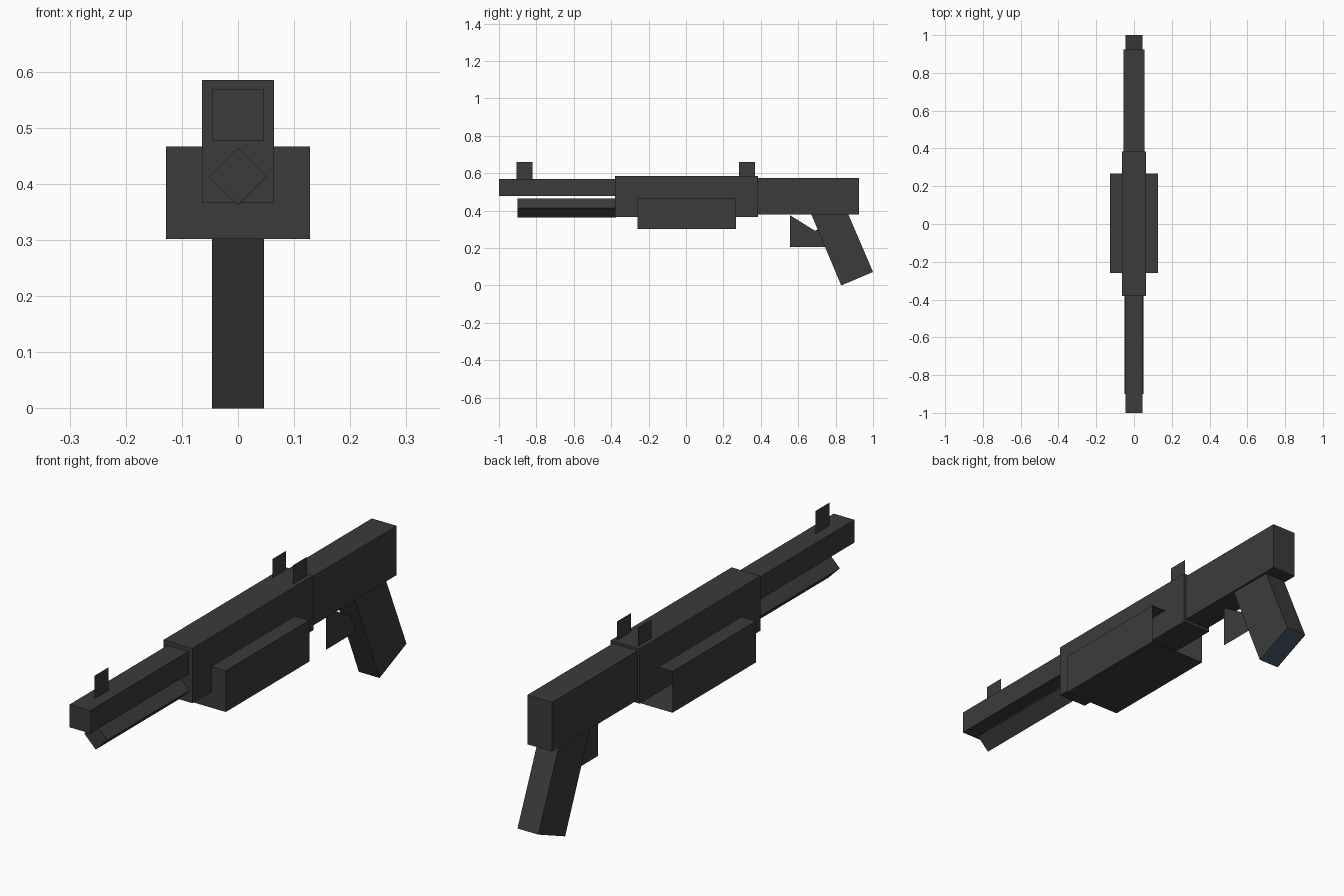
import bpy, bmesh

if "Cube" in bpy.data.objects:
    bpy.data.objects.remove(bpy.data.objects["Cube"])


def material(name, rgb):
    m = bpy.data.materials.new(name)
    m.diffuse_color = (*rgb, 1.0)
    m.use_nodes = True
    m.node_tree.nodes["Principled BSDF"].inputs["Base Color"].default_value = m.diffuse_color
    return m


GREY = material("charcoal grey", (0.044, 0.044, 0.044))
BLUE = material("slate blue", (0.06, 0.085, 0.13))


def finish(name, bm):
    bmesh.ops.recalc_face_normals(bm, faces=bm.faces)
    mesh = bpy.data.meshes.new(name)
    bm.to_mesh(mesh)
    bm.free()
    mesh.materials.append(GREY)
    obj = bpy.data.objects.new(name, mesh)
    bpy.context.collection.objects.link(obj)
    return obj


def plate(name, profile, x):
    """Flat sheet at x from a (y, z) outline."""
    bm = bmesh.new()
    bm.faces.new([bm.verts.new((x, y, z)) for y, z in profile])
    return finish(name, bm)


def prism(name, profile, half):
    """(y, z) outline extruded across x."""
    bm = bmesh.new()
    face = bm.faces.new([bm.verts.new((-half, y, z)) for y, z in profile])
    new = bmesh.ops.extrude_face_region(bm, geom=[face])["geom"]
    verts = [v for v in new if isinstance(v, bmesh.types.BMVert)]
    bmesh.ops.translate(bm, verts=verts, vec=(2 * half, 0, 0))
    return finish(name, bm)


def rect(y0, y1, z0, z1):
    return [(y0, z0), (y1, z0), (y1, z1), (y0, z1)]


# Main body, barrel and rear block
prism("receiver", rect(-0.38, 0.385, 0.366, 0.585), 0.064)
prism("barrel", rect(-1.0, -0.38, 0.477, 0.568), 0.046)
prism("rear_block", rect(0.385, 0.925, 0.378, 0.575), 0.055)

# Diamond-section tube under the barrel
bm = bmesh.new()
end = bm.faces.new([bm.verts.new((x, -0.9, 0.413 + z)) for x, z in
                    ((0.051, 0), (0, 0.051), (-0.051, 0), (0, -0.051))])
new = bmesh.ops.extrude_face_region(bm, geom=[end])["geom"]
bmesh.ops.translate(bm, verts=[v for v in new if isinstance(v, bmesh.types.BMVert)],
                    vec=(0, 0.525, 0))
finish("lower_tube", bm)

# Wide housing, open at the back
housing = prism("housing", rect(-0.26, 0.268, 0.302, 0.467), 0.128)
bm = bmesh.new()
bm.from_mesh(housing.data)
back = [f for f in bm.faces if f.normal.y > 0.9]
bmesh.ops.delete(bm, geom=back, context='FACES')
bm.to_mesh(housing.data)
bm.free()

# Slanted grip with a coloured base
grip = prism("grip", [(0.67, 0.38), (0.83, 0.0), (1.0, 0.072), (0.868, 0.38)], 0.046)
grip.data.materials.append(BLUE)
for p in grip.data.polygons:
    if p.normal.z < -0.8:
        p.material_index = 1

# Thin trigger sheet and sights
plate("trigger_guard", [(0.555, 0.376), (0.555, 0.205), (0.78, 0.205),
                        (0.75, 0.33), (0.69, 0.292)], 0.0)
plate("front_sight", rect(-0.907, -0.82, 0.568, 0.66), 0.0)
for side, x in (("left", -0.046), ("right", 0.046)):
    plate(side + "_rear_sight", rect(0.283, 0.37, 0.585, 0.66), x)
